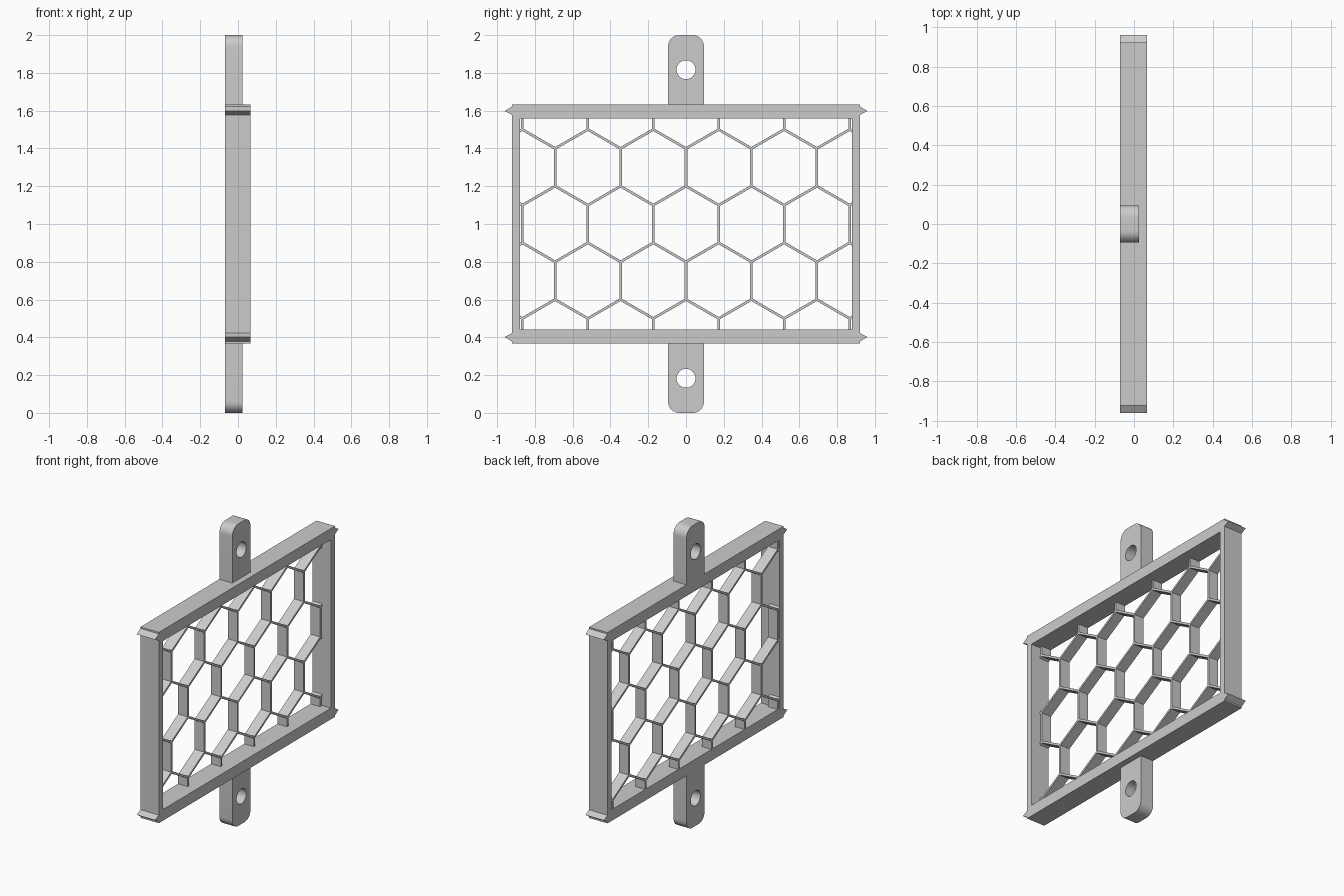
import bpy, bmesh, math
from mathutils import Vector

cube = bpy.data.objects.get("Cube")
if cube:
    bpy.data.objects.remove(cube, do_unlink=True)

grey = bpy.data.materials.new("plain grey")
grey.use_nodes = True
colour = (0.6, 0.6, 0.6, 1)
grey.diffuse_color = colour
grey.node_tree.nodes["Principled BSDF"].inputs["Base Color"].default_value = colour

BACK = -0.07      # shared rear plane of every part
MID_Z = 1.0


def finish(bm, name, depth, smooth=False):
    """Extrude the flat faces from the rear plane along x and make an object."""
    res = bmesh.ops.extrude_face_region(bm, geom=bm.faces[:])
    verts = [g for g in res["geom"] if isinstance(g, bmesh.types.BMVert)]
    bmesh.ops.translate(bm, verts=verts, vec=(depth, 0, 0))
    bmesh.ops.recalc_face_normals(bm, faces=bm.faces[:])
    mesh = bpy.data.meshes.new(name)
    bm.to_mesh(mesh)
    bm.free()
    obj = bpy.data.objects.new(name, mesh)
    bpy.context.collection.objects.link(obj)
    mesh.materials.append(grey)
    if smooth:
        bpy.ops.object.select_all(action='DESELECT')
        obj.select_set(True)
        bpy.context.view_layer.objects.active = obj
        bpy.ops.object.shade_smooth_by_angle(angle=math.radians(30))
    return obj


def plate(name, loops, depth, smooth=False):
    """Flat plate from an outline and a hole, both lists of (y, z)."""
    bm = bmesh.new()
    for loop in loops:
        vs = [bm.verts.new((BACK, y, z)) for y, z in loop]
        for a, b in zip(vs, vs[1:] + vs[:1]):
            bm.edges.new((a, b))
    bmesh.ops.triangle_fill(bm, edges=bm.edges[:], use_beauty=True, normal=(1, 0, 0))
    return finish(bm, name, depth, smooth)


def arc(cy, cz, r, start, end, n):
    angles = [math.radians(start + (end - start) * i / n) for i in range(n + 1)]
    return [(cy + r * math.cos(a), cz + r * math.sin(a)) for a in angles]


# Rectangular frame with a small pointed ridge at each corner
W, H = 0.922, 0.632
IN_W, IN_H = 0.88, 0.558
corner = [(W, 0.578), (0.96, 0.598), (W, 0.622), (W, H)]
right = [(y, -z) for y, z in reversed(corner)] + corner
outer = right + [(-y, -z) for y, z in right]
inner = [(IN_W, -IN_H), (IN_W, IN_H), (-IN_W, IN_H), (-IN_W, -IN_H)]
plate("frame", [[(y, z + MID_Z) for y, z in loop] for loop in (outer, inner)], 0.135)

# Mounting tabs with rounded ends and a screw hole
TAB_W, R = 0.095, 0.06
tab = [(-TAB_W, H), (TAB_W, H)]
tab += arc(TAB_W - R, 1 - R, R, 0, 90, 10) + arc(R - TAB_W, 1 - R, R, 90, 180, 10)
hole = arc(0, 0.817, 0.05, 0, 360, 32)[:-1]
for name, side in (("top_tab", 1), ("bottom_tab", -1)):
    plate(name, [[(y, MID_Z + side * z) for y, z in loop] for loop in (tab, hole)],
          0.095, True)

# Honeycomb grille: hexagon grid, inset to thin walls, trimmed to the frame
SIDE = 0.2
STEP = SIDE * math.sqrt(3)
bm = bmesh.new()
for row in range(-2, 3):
    for col in range(-4, 5):
        cy = (col + 0.5 * (row % 2)) * STEP
        cz = MID_Z + row * SIDE * 1.5
        ring = arc(cy, cz, SIDE, 30, 330, 5)
        bm.faces.new([bm.verts.new((BACK, y, z)) for y, z in ring])
bmesh.ops.remove_doubles(bm, verts=bm.verts[:], dist=0.001)
cells = bm.faces[:]
bmesh.ops.inset_individual(bm, faces=cells, thickness=0.008)
bmesh.ops.delete(bm, geom=cells, context='FACES')
for axis, mid, half in (((0, 1, 0), 0, IN_W), ((0, 0, 1), MID_Z, IN_H)):
    for s in (1, -1):
        n = Vector(axis) * s
        bmesh.ops.bisect_plane(bm, geom=bm.verts[:] + bm.edges[:] + bm.faces[:],
                               plane_co=Vector(axis) * mid + n * half, plane_no=n,
                               clear_outer=True)
finish(bm, "honeycomb_grille", 0.07)
